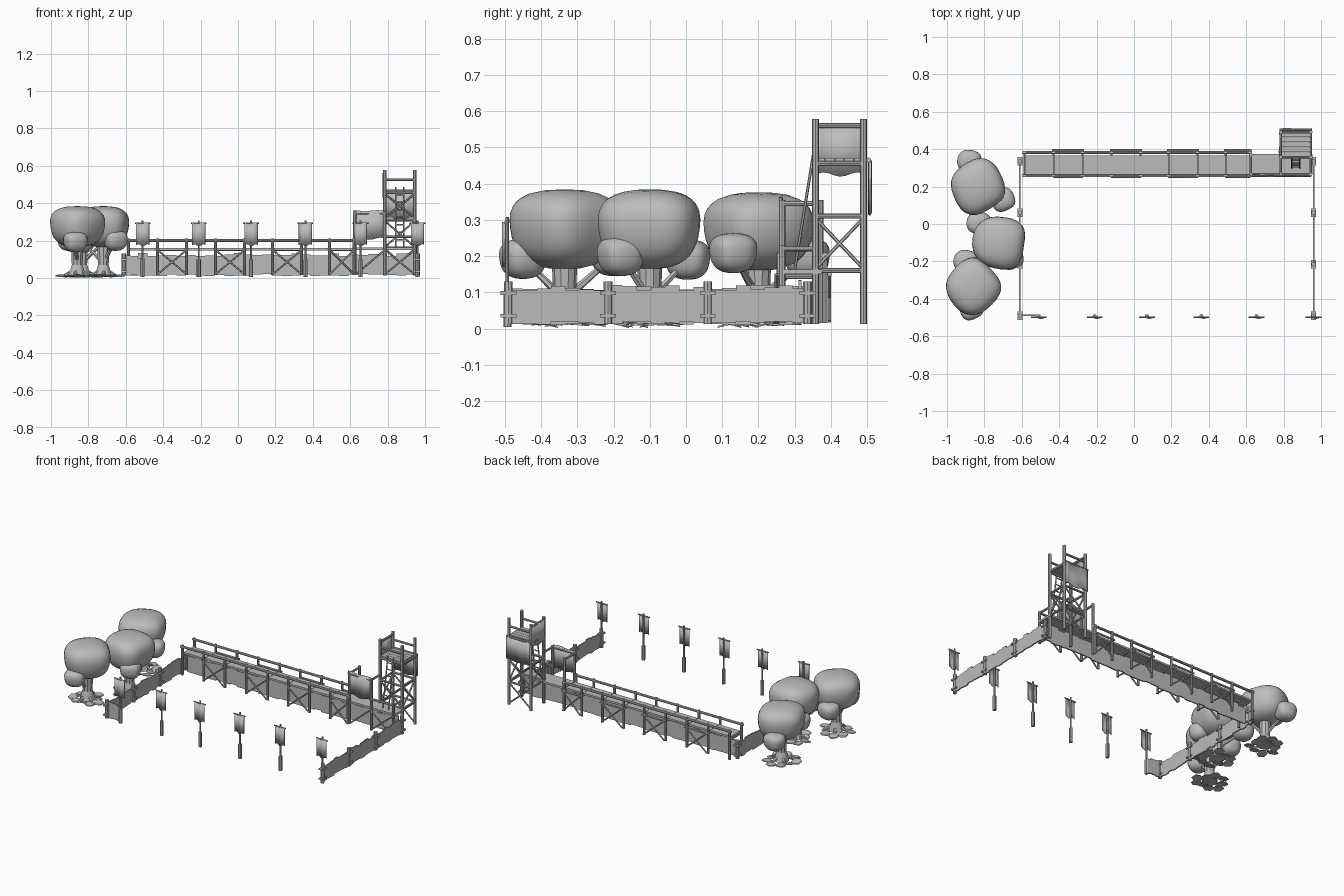
import bpy, bmesh, math, random
from mathutils import Vector, Matrix

random.seed(4)
cube = bpy.data.objects.get("Cube")
if cube:
    bpy.data.objects.remove(cube)

grey = bpy.data.materials.new("plain_grey")
grey.use_nodes = True
grey.diffuse_color = (0.5, 0.5, 0.5, 1)
grey.node_tree.nodes["Principled BSDF"].inputs["Base Color"].default_value = (0.5, 0.5, 0.5, 1)


def finish(name, bm, smooth=False):
    bmesh.ops.recalc_face_normals(bm, faces=bm.faces)
    mesh = bpy.data.meshes.new(name)
    bm.to_mesh(mesh)
    bm.free()
    mesh.materials.append(grey)
    for face in mesh.polygons:
        face.use_smooth = smooth
    obj = bpy.data.objects.new(name, mesh)
    bpy.context.collection.objects.link(obj)
    return obj


def add_bar(bm, a, b, r=0.006, sides=8, r_end=None):
    a, b = Vector(a), Vector(b)
    turn = (b - a).to_track_quat('Z', 'Y').to_matrix().to_4x4()
    bmesh.ops.create_cone(bm, cap_ends=True, segments=sides, radius1=r,
                          radius2=r if r_end is None else r_end, depth=(b - a).length,
                          matrix=Matrix.Translation((a + b) / 2) @ turn)


def add_box(bm, lo, hi):
    lo, hi = Vector(lo), Vector(hi)
    bmesh.ops.create_cube(bm, size=1, matrix=Matrix.Translation((lo + hi) / 2)
                          @ Matrix.Diagonal((*(hi - lo), 1)))


def bars(name, pairs, r=0.006, sides=8):
    bm = bmesh.new()
    for a, b in pairs:
        add_bar(bm, a, b, r, sides)
    return finish(name, bm)


def cross(p, q):
    """Two diagonals of the upright rectangle with corners p and q."""
    p, q = Vector(p), Vector(q)
    return [(p, q), ((p.x, p.y, q.z), (q.x, q.y, p.z))]


def board_wall(name, a, b, low=0.015, high=0.115, boards=7, thick=0.008):
    """Row of uneven boards between two ground points."""
    a, b = Vector((*a, 0)), Vector((*b, 0))
    side = Vector((-(b - a).y, (b - a).x, 0)).normalized() * thick / 2
    bm = bmesh.new()
    for i in range(boards):
        p, q = a.lerp(b, i / boards), a.lerp(b, (i + 1) / boards)
        z0, z1 = low + random.uniform(-0.005, 0.005), high + random.uniform(-0.012, 0.006)
        add_box(bm, [min(u, v) - abs(s) for u, v, s in zip(p, q, side)][:2] + [z0],
                [max(u, v) + abs(s) for u, v, s in zip(p, q, side)][:2] + [z1])
    return finish(name, bm)


def cloth(name, a, b, low, high, wave=0.006, thick=0.004):
    """Hanging sheet with gentle folds and a wavy hem."""
    a, b = Vector((*a, 0)), Vector((*b, 0))
    side = Vector((-(b - a).y, (b - a).x, 0)).normalized()
    bm = bmesh.new()
    rows = []
    for i in range(9):
        t = i / 8
        p = a.lerp(b, t) + side * wave * math.sin(t * 7) * 0.6
        rows.append([bm.verts.new((p.x, p.y, z)) for z in
                     (low + wave * math.sin(t * 9), high + wave * 0.4 * math.cos(t * 8))])
    for u, v in zip(rows, rows[1:]):
        bm.faces.new((u[0], v[0], v[1], u[1]))
    obj = finish(name, bm, True)
    mod = obj.modifiers.new("thickness", 'SOLIDIFY')
    mod.thickness, mod.offset = thick, 0
    return obj


# Side palisades with corner return
def palisade(name, points):
    bm = bmesh.new()
    for x, y in points:
        add_bar(bm, (x, y, 0.012), (x, y, 0.13), 0.012)
        for z in (0.035, 0.098):
            add_box(bm, (x - 0.014, y - 0.022, z - 0.005), (x + 0.014, y + 0.022, z + 0.005))
    finish(name + "_posts", bm)
    for i, (p, q) in enumerate(zip(points, points[1:])):
        board_wall(f"{name}_panel_{i}", p, q)


ys = (-0.49, -0.215, 0.06, 0.335)
palisade("left_palisade", [(0.96, y) for y in ys])
palisade("right_palisade", [(-0.61, y) for y in ys])
board_wall("corner_return", (-0.61, -0.488), (-0.5, -0.488), boards=3)

# Long raised walkway
xs = (-0.585, -0.43, -0.275, -0.12, 0.035, 0.185, 0.34, 0.49, 0.62)
front, back = 0.258, 0.383
bm = bmesh.new()
for p, q in zip(xs, xs[1:]):
    add_box(bm, (p + 0.001, 0.267, 0.148), (q - 0.001, 0.367, 0.16))
add_box(bm, (0.621, 0.267, 0.15), (0.955, 0.375, 0.163))
finish("walkway_deck", bm)
bars("walkway_posts", [((x, y, 0.015), (x, y, 0.21)) for x in xs for y in (front, back)], 0.008)
bars("walkway_joists", [((x, front, 0.143), (x, back, 0.143)) for x in xs], 0.006)
bars("walkway_rails", [((xs[0] - 0.012, y, 0.2), (xs[-1] + 0.01, y, 0.2)) for y in (front, back)], 0.008)
board_wall("walkway_wall", (xs[0], 0.315), (0.95, 0.315), high=0.128, boards=30)

braces, beams = [], []
for p, q in zip(xs[1::2], xs[2::2]):
    for y in (front - 0.009, back + 0.013):
        braces += cross((p, y, 0.02), (q, y, 0.15))
    beams.append(((p - 0.008, back + 0.013, 0.15), (q + 0.008, back + 0.013, 0.15)))
bars("walkway_braces", braces, 0.005, 6)
bars("brace_beams", beams, 0.007, 6)

# Balcony in front of the tower
x0, x1, y0, y1 = 0.785, 0.945, 0.357, 0.49
bars("balcony_posts", [((0.625, 0.265, 0.015), (0.625, 0.265, 0.355)),
                       ((0.625, 0.37, 0.015), (0.625, 0.37, 0.355)),
                       ((x0, 0.265, 0.015), (x0, 0.265, 0.355)),
                       ((x1, 0.265, 0.015), (x1, 0.265, 0.23))], 0.009)
bars("balcony_rails", [((0.615, 0.265, 0.345), (x0, 0.265, 0.345)),
                       ((0.625, 0.265, 0.345), (0.625, 0.37, 0.345)),
                       ((x0, 0.265, 0.345), (x0, y0, 0.345)),
                       ((x0, 0.265, 0.22), (x1, 0.265, 0.22)),
                       ((x1, 0.265, 0.22), (x1, y0, 0.22))], 0.007)
bars("balcony_braces", cross((x0, 0.256, 0.02), (x1, 0.256, 0.15))
     + [((0.63, 0.256, 0.02), (x0, 0.256, 0.15))], 0.005, 6)
cloth("balcony_cloth", (0.618, 0.262), (0.782, 0.262), 0.21, 0.36)

# Watchtower
bars("tower_legs", [((x, y, 0.012), (x, y, 0.578)) for x in (x0, x1) for y in (y0, y1)], 0.01)
beams = []
for z in (0.16, 0.31, 0.455):
    beams += [((x0, y, z), (x1, y, z)) for y in (y0, y1)]
    beams += [((x, y0, z), (x, y1, z)) for x in (x0, x1)]
beams += [((x0, y, 0.525), (x1, y, 0.525)) for y in (y0, y1)]
beams.append(((x0, y0, 0.56), (x0, y1, 0.56)))
bars("tower_beams", beams, 0.007)
braces = []
for x in (x0, x1):
    braces += cross((x, y0, 0.165), (x, y1, 0.305))
for y in (y0, y1):
    braces += cross((x0, y, 0.165), (x1, y, 0.305))
braces += cross((x0, y1, 0.02), (x1, y1, 0.155)) + cross((x0, y1, 0.32), (x1, y1, 0.45))
bars("tower_braces", braces, 0.005, 6)
bm = bmesh.new()
for i in range(5):
    w = (y1 - y0) / 5
    add_box(bm, (x0, y0 + i * w + 0.001, 0.46), (x1, y0 + (i + 1) * w - 0.001, 0.47))
finish("tower_floor", bm)
cloth("tower_side_cloth", (x0 - 0.006, y0), (x0 - 0.006, y1), 0.425, 0.562)
cloth("tower_back_cloth", (x0 - 0.005, 0.508), (x1 + 0.005, 0.508), 0.318, 0.462)
bars("back_cloth_bar", [((x0 - 0.008, 0.504, 0.465), (x1 + 0.008, 0.504, 0.465))], 0.007)

# Ladder
foot, top = Vector((0.865, 0.3, 0.163)), Vector((0.865, 0.352, 0.485))
off = Vector((0.021, 0, 0))
bars("ladder", [(foot + off, top + off), (foot - off, top - off)]
     + [(foot.lerp(top, t / 8) - off, foot.lerp(top, t / 8) + off) for t in range(1, 8)], 0.004, 6)

# Banners along the front
for i, x in enumerate((-0.51, -0.21, 0.07, 0.36, 0.655, 0.96)):
    bm = bmesh.new()
    add_bar(bm, (x, -0.493, 0.005), (x, -0.493, 0.1), 0.011)
    add_bar(bm, (x, -0.493, 0.1), (x, -0.493, 0.308), 0.005)
    add_bar(bm, (x - 0.042, -0.498, 0.293), (x + 0.042, -0.498, 0.293), 0.004)
    finish(f"banner_pole_{i}", bm)
    cloth(f"banner_cloth_{i}", (x - 0.035, -0.502), (x + 0.035, -0.502), 0.175, 0.292)


# Trees
def blob(name, centre, size, spin):
    """Rounded boxy leaf mass, narrower underneath."""
    bm = bmesh.new()
    bmesh.ops.create_cube(bm, size=2)
    bmesh.ops.subdivide_edges(bm, edges=bm.edges[:], cuts=7, use_grid_fill=True)
    for v in bm.verts:
        p = v.co / sum(abs(c) ** 2.6 for c in v.co) ** (1 / 2.6)
        p.xy *= 1 + 0.1 * p.z + 0.05 * math.sin(3 * p.x + spin) * p.y
        v.co = p
    turn = Matrix.Rotation(spin, 4, 'Z')
    bm.transform(Matrix.Translation(centre) @ Matrix.Diagonal((*size, 1)) @ turn)
    finish(name, bm, True)


trees = (((-0.835, 0.2), 0.268, 0.108, ((-0.7, 0.13, 0.208), (-0.88, 0.335, 0.195))),
         ((-0.72, -0.1), 0.274, 0.11, ((-0.655, -0.18, 0.2), (-0.83, 0.005, 0.19))),
         ((-0.86, -0.335), 0.274, 0.11, ((-0.87, -0.45, 0.192), (-0.9, -0.2, 0.2))))
for i, ((x, y), z, tall, tufts) in enumerate(trees):
    blob(f"canopy_{i}", (x, y, z), (0.137, 0.137, tall), 0.4 + i)
    bm = bmesh.new()
    add_bar(bm, (x, y, 0.012), (x, y, 0.07), 0.048, 10, 0.03)
    add_bar(bm, (x, y, 0.07), (x, y, 0.2), 0.03, 10, 0.036)
    for j, tuft in enumerate(tufts):
        add_bar(bm, (x, y, 0.08), tuft, 0.012, 6, 0.007)
        blob(f"tuft_{i}_{j}", tuft, (0.062, 0.06, 0.055), 0.3 + j)
    for k in range(5):
        a = k * math.tau / 5 + i
        add_bar(bm, (x, y, 0.045), (x + 0.075 * math.cos(a), y + 0.075 * math.sin(a), 0.012), 0.016, 6, 0.005)
    finish(f"trunk_{i}", bm, False)
    # Flat leaves on the ground
    bm = bmesh.new()
    for k in range(9):
        a, d = k * math.tau / 9 + i, random.uniform(0.05, 0.095)
        bmesh.ops.create_cone(bm, cap_ends=True, segments=6, radius1=0.034, radius2=0.03, depth=0.005,
                              matrix=Matrix.Translation((x + d * math.cos(a), y + d * math.sin(a), 0.012))
                              @ Matrix.Rotation(random.uniform(-0.25, 0.25), 4, 'X'))
    finish(f"ground_leaves_{i}", bm)
